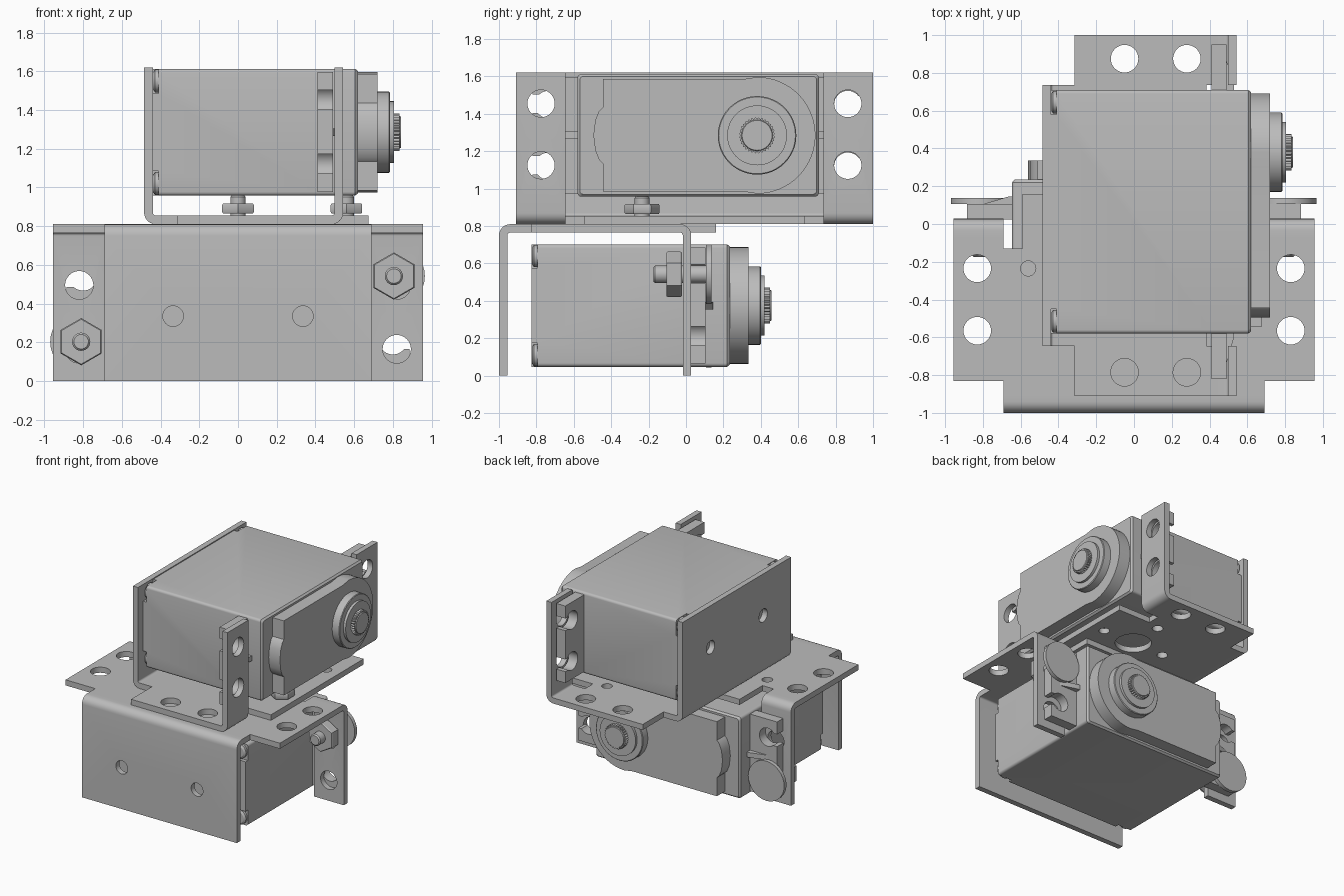
import bpy, bmesh, math
from mathutils import Matrix, Vector

if "Cube" in bpy.data.objects:
    bpy.data.objects.remove(bpy.data.objects["Cube"])

grey = bpy.data.materials.new("plain grey")
grey.use_nodes = True
grey.diffuse_color = (0.5, 0.5, 0.5, 1)
grey.node_tree.nodes["Principled BSDF"].inputs["Base Color"].default_value = (0.5, 0.5, 0.5, 1)


def to3d(axis, p, q, h):
    return {"x": (h, p, q), "y": (p, h, q), "z": (p, q, h)}[axis]


def skin(bm, rings):
    """Closed solid through equally sized rings of points."""
    rows = [[bm.verts.new(v) for v in ring] for ring in rings]
    n = len(rows[0])
    for low, high in zip(rows, rows[1:]):
        for i in range(n):
            j = (i + 1) % n
            bm.faces.new((low[i], low[j], high[j], high[i]))
    bm.faces.new(rows[0])
    bm.faces.new(rows[-1])


def prism(bm, axis, pts, lo, hi):
    skin(bm, [[to3d(axis, p, q, h) for p, q in pts] for h in (lo, hi)])


def circle(cx, cy, r, n=32, start=0.0, sweep=math.tau):
    return [(cx + r * math.cos(start + sweep * i / n), cy + r * math.sin(start + sweep * i / n))
            for i in range(n)]


def lathe(bm, axis, cx, cy, profile, n=32, start=0.0):
    skin(bm, [[to3d(axis, p, q, h) for p, q in circle(cx, cy, r, n, start)] for h, r in profile])


def rect(x0, x1, y0, y1):
    return [(x0, y0), (x1, y0), (x1, y1), (x0, y1)]


def round_rect(w, h, r):
    pts = []
    for k, (sx, sy) in enumerate([(1, 1), (-1, 1), (-1, -1), (1, -1)]):
        for i in range(5):
            a = math.pi / 2 * (k + i / 4)
            pts.append((sx * (w - r) + r * math.cos(a), sy * (h - r) + r * math.sin(a)))
    return pts


def make(name, fill, matrix=Matrix(), cut=None):
    """Make one object; an optional cutter is subtracted from it."""
    def raw(label, fn):
        bm = bmesh.new()
        fn(bm)
        bmesh.ops.recalc_face_normals(bm, faces=bm.faces)
        mesh = bpy.data.meshes.new(label)
        bm.to_mesh(mesh)
        bm.free()
        ob = bpy.data.objects.new(label, mesh)
        bpy.context.collection.objects.link(ob)
        return ob
    ob = raw(name, fill)
    if cut:
        tool = raw("cutter", cut)
        mod = ob.modifiers.new("cut", "BOOLEAN")
        mod.operation, mod.solver, mod.object = "DIFFERENCE", "EXACT", tool
        dg = bpy.context.evaluated_depsgraph_get()
        mesh = bpy.data.meshes.new_from_object(ob.evaluated_get(dg))
        ob.modifiers.clear()
        ob.data = mesh
        bpy.data.objects.remove(tool)
    ob.data.materials.clear()
    ob.data.materials.append(grey)
    ob.data.shade_smooth()
    ob.data.set_sharp_from_angle(angle=math.radians(30))
    ob.matrix_world = matrix
    return ob


THICK, BEND, TALL = 0.045, 0.06, 0.81


def bent_strip(edge, direction, flat_end):
    """L-shaped sheet profile: upright wall, rounded bend, short flat."""
    outer = [(edge + direction * BEND * (1 - math.cos(a)), BEND * (1 - math.sin(a)))
             for a in [math.pi / 12 * i for i in range(7)]]
    ri = BEND - THICK
    inner = [(edge + direction * (BEND - ri * math.cos(a)), BEND - ri * math.sin(a))
             for a in [math.pi / 12 * i for i in range(7)]]
    return [(edge, TALL)] + outer + [(flat_end, 0), (flat_end, THICK)] + inner[::-1] + \
           [(edge + direction * THICK, TALL)]


def bracket(prefix, m):
    # Floor sheet with wings and relief notches
    half = [(.1, .69), (.17, .69), (.17, .955), (.93, .955), (.93, .69), (.87, .69),
            (.87, .59), (1.16, .59)]
    outline = half + [(a, -b) for a, b in reversed(half)]

    def floor_holes(bm):
        for s in (-1, 1):
            for a, b, r in [(.765, .83, .073), (.435, .83, .073), (.765, .56, .04),
                            (.485, .28, .04), (1.045, .28, .04), (.765, .28, .135)]:
                prism(bm, "z", circle(a, s * b, r), -.1, .1)
        prism(bm, "z", circle(.765, 0, .04), -.1, .1)
    make(prefix + "_bracket_floor", lambda bm: prism(bm, "z", outline, 0, THICK), m, floor_holes)

    # Back wall
    def back_holes(bm):
        for s in (-1, 1):
            prism(bm, "x", circle(s * .335, .475, .053), -.1, .1)
    make(prefix + "_bracket_back", lambda bm: prism(bm, "y", bent_strip(0, 1, .1), -.69, .69),
         m, back_holes)

    # Two upright tabs
    for side, s in (("right", -1), ("left", 1)):
        def tab_holes(bm):
            for c in (.315, .645):
                prism(bm, "x", circle(s * .82, c, .073), .9, 1.1)
        make(f"{prefix}_bracket_tab_{side}",
             lambda bm: prism(bm, "y", bent_strip(1.028, -1, .93), s * .69, s * .955), m, tab_holes)


def servo(prefix, m):
    W, H = .645, .3275
    corners = [(s * .58, k * .265) for s in (-1, 1) for k in (-1, 1)]

    # Case with notched rear corners holding the case screws
    def notches(bm):
        for t, c in corners:
            s, k = math.copysign(1, t), math.copysign(1, c)
            prism(bm, "x", rect(t - s * .065, s * .8, c - k * .065, k * .5), -.1, .03)
    make(prefix + "_servo_case", lambda bm: prism(bm, "x", round_rect(W, H, .02), 0, .85), m, notches)

    def case_screws(bm):
        for t, c in corners:
            lathe(bm, "x", t, c, [(.03, .06), (.012, .06), (.002, .045)], 20)
    make(prefix + "_servo_case_screws", case_screws, m)
    make(prefix + "_servo_mid_band", lambda bm: prism(bm, "x", round_rect(W, H, .02), .85, .93), m)
    make(prefix + "_servo_cover", lambda bm: skin(bm, [
        [(h, p, q) for p, q in round_rect(W - d, H - d, .02)]
        for h, d in ((.93, 0), (1.045, 0), (1.06, .012))]), m)

    # Mounting ears with open slots, and a small rib on each
    for side, s in (("right", -1), ("left", 1)):
        def slots(bm):
            for c in (-.165, .165):
                pts = circle(s * .8, c, .073, 24, 0.66 if s > 0 else math.pi + .66, math.tau - 1.27)
                prism(bm, "x", pts + [(s * 1.0, pts[-1][1]), (s * 1.0, pts[0][1])], .8, 1.0)
        make(f"{prefix}_servo_ear_{side}",
             lambda bm: prism(bm, "x", rect(s * .64, s * .885, -.31, .31), .85, .93), m, slots)
        make(f"{prefix}_servo_rib_{side}", lambda bm: prism(
            bm, "z", [(.93, s * .64), (.97, s * .64), (.97, s * .665), (.93, s * .8)], -.02, .02), m)

    # Raised gear housing, rounded about the output shaft
    nose = [(-.51, .3), (-.51, .15), (-.53, .13), (-.55, .08), (-.56, 0), (-.55, -.08),
            (-.53, -.13), (-.51, -.15), (-.51, -.3), (.24, -.3)]
    arc = circle(.315, 0, .312, 32, -math.pi / 2, math.pi * 33 / 32)
    make(prefix + "_servo_gear_housing", lambda bm: prism(bm, "x", nose + arc + [(.24, .3)], 1.06, 1.16), m)
    make(prefix + "_servo_output_boss", lambda bm: lathe(bm, "x", .315, 0, [
        (1.16, .21), (1.22, .21), (1.225, .205), (1.225, .16), (1.245, .16)], 48), m)

    # Toothed output shaft
    def shaft(bm):
        teeth = [(.315 + r * math.cos(a), r * math.sin(a)) for i in range(64)
                 for a, r in [(math.tau * i / 64, .097 if i % 2 else .088)]]
        prism(bm, "x", teeth, 1.24, 1.275)
        lathe(bm, "x", .315, 0, [(1.27, .086), (1.282, .08)])
    make(prefix + "_servo_output_shaft", shaft, m)


def bolt(name, axis, cx, cy, head, seat, nut, tip, r_head, r_stem, r_nut, spin, washer=0):
    """Pan-head cross-slot screw with nut; positions run along the axis."""
    d = math.copysign(1, seat - head)
    top = seat - d * washer

    def slot(bm):
        for w, h in ((.55, .12), (.12, .55)):
            prism(bm, axis, rect(cx - w * r_head, cx + w * r_head, cy - h * r_head, cy + h * r_head),
                  head - d * .05, head + d * .03)
    rise = top - head
    make(name + "_head", lambda bm: lathe(bm, axis, cx, cy, [
        (top, r_head), (top - rise * .4, r_head), (top - rise * .75, r_head * .85),
        (head, r_head * .6)]), cut=slot)
    make(name + "_stem", lambda bm: lathe(bm, axis, cx, cy, [
        (top, r_stem), (tip - d * .01, r_stem), (tip, r_stem * .8)], 24))
    make(name + "_nut", lambda bm: lathe(bm, axis, cx, cy, [
        (nut[0], r_nut * .95), (nut[0] + d * .008, r_nut), (nut[1] - d * .008, r_nut),
        (nut[1], r_nut * .95)], 6, spin))
    if washer:
        make(name + "_washer", lambda bm: lathe(bm, axis, cx, cy, [(top, .16), (seat, .16)]))


# Two identical units: the upper one upright, the lower one turned over
upper = Matrix.Translation((-.485, .045, .81))
lower = Matrix(((0, 1, 0, 0), (1, 0, 0, -1), (0, 0, -1, .81), (0, 0, 0, 1)))
for prefix, m, seat in (("upper", upper, (.045, .02, .475)), ("lower", lower, (.175, 0, .435))):
    bracket(prefix, m)
    servo(prefix, m @ Matrix.Translation(Vector(seat)))

# Bolts joining the brackets, then bolts holding the lower servo
for i, x in enumerate((0, .56)):
    bolt(f"joining_bolt_{i + 1}", "z", x, -.235, .712, .765, (.865, .917), .96,
         .075, .04, .094, math.pi / 2)
for i, (x, z) in enumerate(((.805, .542), (-.81, .203))):
    bolt(f"servo_bolt_{i + 1}", "y", x, z, .205, .107, (-.022, -.105), -.175,
         .1, .047, .122, math.pi / 2, .03)
